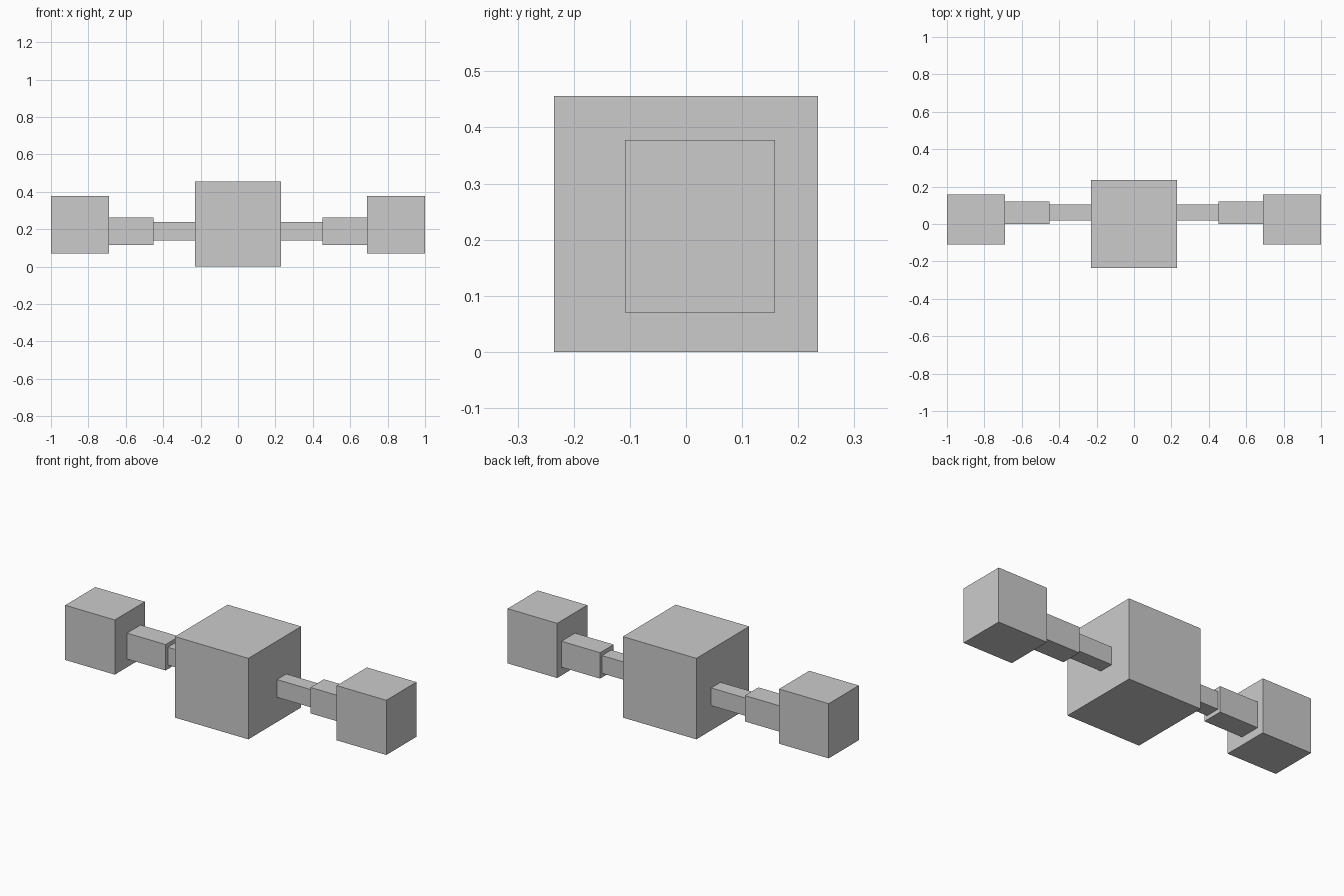
import bpy

if "Cube" in bpy.data.objects:
    bpy.data.objects.remove(bpy.data.objects["Cube"])

grey = bpy.data.materials.new("light_grey")
grey.diffuse_color = (0.6, 0.6, 0.6, 1)
grey.use_nodes = True
grey.node_tree.nodes["Principled BSDF"].inputs["Base Color"].default_value = grey.diffuse_color


def box(name, low, high):
    """Axis-aligned box between two corners."""
    centre = [(a + b) / 2 for a, b in zip(low, high)]
    bpy.ops.mesh.primitive_cube_add(size=1, location=centre)
    ob = bpy.context.object
    ob.name = name
    ob.scale = [b - a for a, b in zip(low, high)]
    bpy.ops.object.transform_apply(location=False, rotation=False, scale=True)
    ob.data.materials.append(grey)
    return ob


# Central body
box("body", (-0.229, -0.235, 0), (0.229, 0.235, 0.456))

# Stepped arm segments and end block: inner x, outer x, y range, z range
segments = [
    ("inner_arm", 0.227, 0.452, (0.02, 0.103), (0.139, 0.239)),
    ("outer_arm", 0.451, 0.692, (0.0, 0.12), (0.116, 0.262)),
    ("end_block", 0.691, 1.0, (-0.109, 0.159), (0.07, 0.378)),
]
for name, x0, x1, (y0, y1), (z0, z1) in segments:
    box("right_" + name, (x0, y0, z0), (x1, y1, z1))
    box("left_" + name, (-x1, y0, z0), (-x0, y1, z1))
